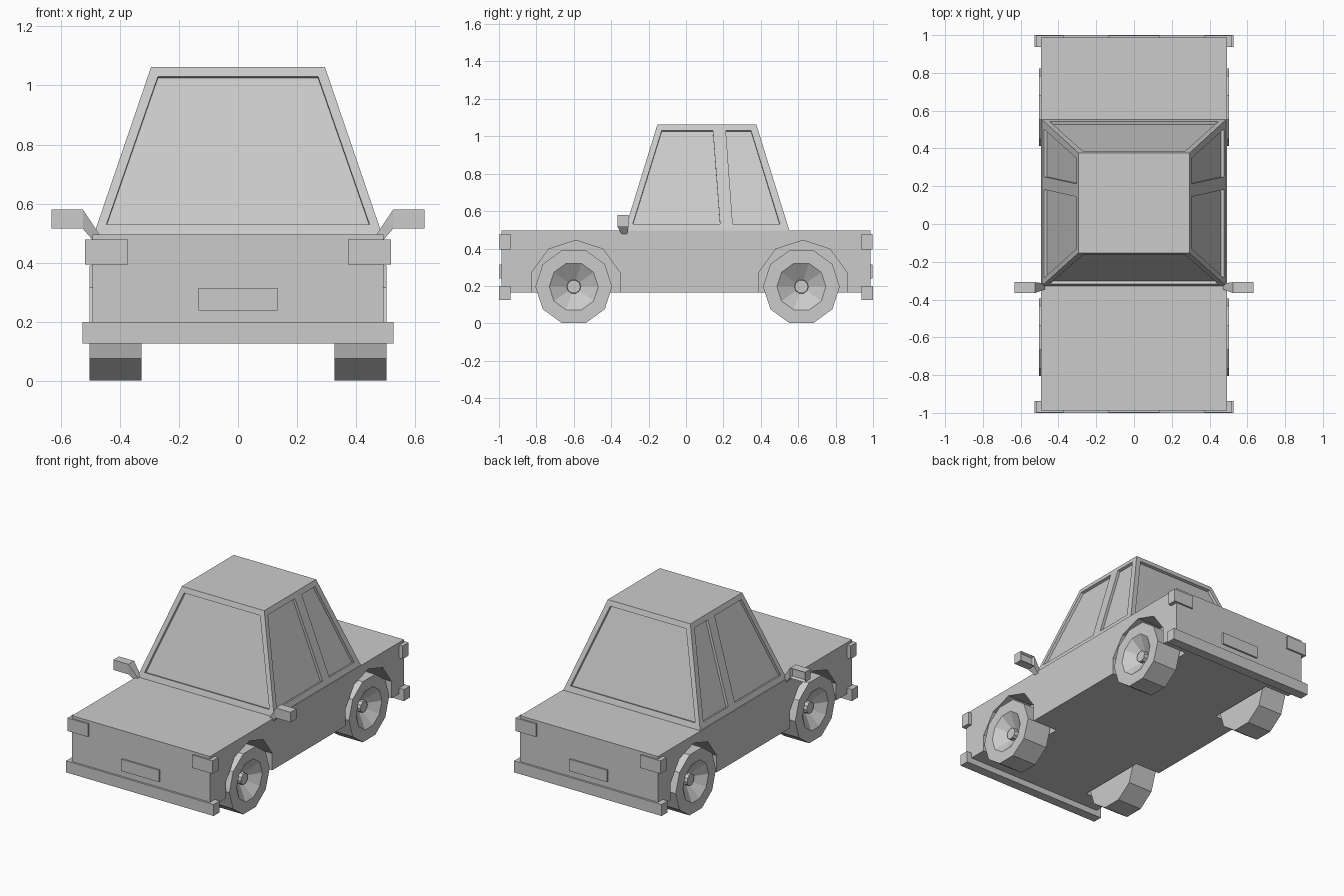
import bpy, bmesh
from math import cos, sin, pi
from mathutils import Vector

if "Cube" in bpy.data.objects:
    bpy.data.objects.remove(bpy.data.objects["Cube"])


def make(name, verts, faces):
    """Mesh object from points and faces, normals made consistent."""
    bm = bmesh.new()
    vs = [bm.verts.new(v) for v in verts]
    for f in faces:
        bm.faces.new([vs[i] for i in f])
    bmesh.ops.recalc_face_normals(bm, faces=bm.faces)
    me = bpy.data.meshes.new(name)
    bm.to_mesh(me)
    bm.free()
    ob = bpy.data.objects.new(name, me)
    bpy.context.collection.objects.link(ob)
    return ob


def loft(name, rings):
    """Join equal-length loops of points and cap both ends."""
    n = len(rings[0])
    faces = [list(range(n)), list(range((len(rings) - 1) * n, len(rings) * n))]
    for k in range(len(rings) - 1):
        for i in range(n):
            j = (i + 1) % n
            faces.append([k * n + i, k * n + j, (k + 1) * n + j, (k + 1) * n + i])
    return make(name, [p for r in rings for p in r], faces)


def rect(x0, x1, y0, y1, z):
    return [(x0, y0, z), (x1, y0, z), (x1, y1, z), (x0, y1, z)]


def box(name, x0, x1, y0, y1, z0, z1):
    return loft(name, [rect(x0, x1, y0, y1, z0), rect(x0, x1, y0, y1, z1)])


def mirror(ob, x=True, y=False):
    m = ob.modifiers.new("mirror", 'MIRROR')
    m.use_axis = (x, y, False)
    m.use_mirror_merge = False


def circle(x, y, z, r, turn=0.0, n=10):
    return [(x, y + r * cos(turn + 2 * pi * i / n), z + r * sin(turn + 2 * pi * i / n))
            for i in range(n)]


def cut(ob, cutter):
    m = ob.modifiers.new("cut", 'BOOLEAN')
    m.operation, m.solver, m.object = 'DIFFERENCE', 'EXACT', cutter
    bpy.context.view_layer.objects.active = ob
    bpy.ops.object.modifier_apply(modifier=m.name)
    bpy.data.objects.remove(cutter)


# Lower body with wheel arches
HW, DECK, ROOF = 0.492, 0.495, 1.063
body = box("body", -HW, HW, -0.987, 0.987, 0.165, DECK)
for y in (-0.589, 0.625):
    for s in (-1, 1):
        cut(body, loft("arch_cutter", [circle(s * x, y, 0.197, 0.247, pi / 2)
                                       for x in (0.315, 0.6)]))

# Tapered cabin
base = (0.488, -0.328, 0.553)
top = (0.294, -0.153, 0.376)
cabin = loft("cabin", [rect(-base[0], base[0], base[1], base[2], DECK),
                       rect(-top[0], top[0], top[1], top[2], ROOF)])


def on_wall(k, z):
    """Wall position of the cabin at height z (0 side, 1 front, 2 back)."""
    return base[k] + (top[k] - base[k]) * (z - DECK) / (ROOF - DECK)


def window(quad, outward):
    """Recess a window into a sloping cabin wall."""
    p = [Vector(q) for q in quad]
    n = (p[1] - p[0]).cross(p[2] - p[0]).normalized()
    if n.dot(Vector(outward)) < 0:
        n.negate()
    cut(cabin, loft("window_cutter", [[q - n * 0.017 for q in p], [q + n * 0.03 for q in p]]))


# Window recesses: windscreen, rear screen, two per side
Z0, Z1 = 0.53, 1.03
for k, d in ((1, -1), (2, 1)):
    window([(-0.445, on_wall(k, Z0), Z0), (0.445, on_wall(k, Z0), Z0),
            (0.271, on_wall(k, Z1), Z1), (-0.271, on_wall(k, Z1), Z1)], (0, d, 0))
for s in (-1, 1):
    for a, b, c, d in ((-0.285, 0.182, 0.144, -0.13), (0.25, 0.502, 0.348, 0.213)):
        x0, x1 = s * on_wall(0, Z0), s * on_wall(0, Z1)
        window([(x0, a, Z0), (x0, b, Z0), (x1, c, Z1), (x1, d, Z1)], (s, 0, 0))

# Wheels with dished rims and a raised hub
for name, y in (("front_wheels", -0.6), ("rear_wheels", 0.617)):
    profile = ((0.327, 0.205), (0.502, 0.205), (0.502, 0.131),
               (0.445, 0.037 * 2.6), (0.44, 0.037), (0.465, 0.036))
    profile = profile[:3] + ((0.44, 0.038), (0.465, 0.036))
    mirror(loft(name, [circle(x, y, 0.196, r) for x, r in profile]))

# Bumpers, lights and number plates, same at both ends
mirror(box("bumpers", -0.526, 0.526, -1.0, -0.938, 0.126, 0.2), x=False, y=True)
mirror(box("lights", 0.372, 0.517, -0.998, -0.938, 0.394, 0.478), y=True)
mirror(box("plates", -0.134, 0.134, -0.998, -0.98, 0.239, 0.315), x=False, y=True)

# Door mirrors: head with recessed glass on the back, and a slanted arm
head = box("mirror_heads", 0.525, 0.632, -0.366, -0.308, 0.515, 0.58)
bm = bmesh.new()
bm.from_mesh(head.data)
back = [f for f in bm.faces if f.normal.y > 0.9]
bmesh.ops.inset_region(bm, faces=back, thickness=0.012)
bmesh.ops.translate(bm, verts=back[0].verts[:], vec=(0, -0.015, 0))
bm.to_mesh(head.data)
bm.free()
mirror(head)
arm = loft("mirror_arms", [
    [(0.47, -0.345, 0.497), (0.47, -0.315, 0.497), (0.493, -0.315, 0.478), (0.493, -0.345, 0.478)],
    [(0.525, -0.366, 0.58), (0.525, -0.308, 0.58), (0.525, -0.308, 0.515), (0.525, -0.366, 0.515)]])
mirror(arm)
